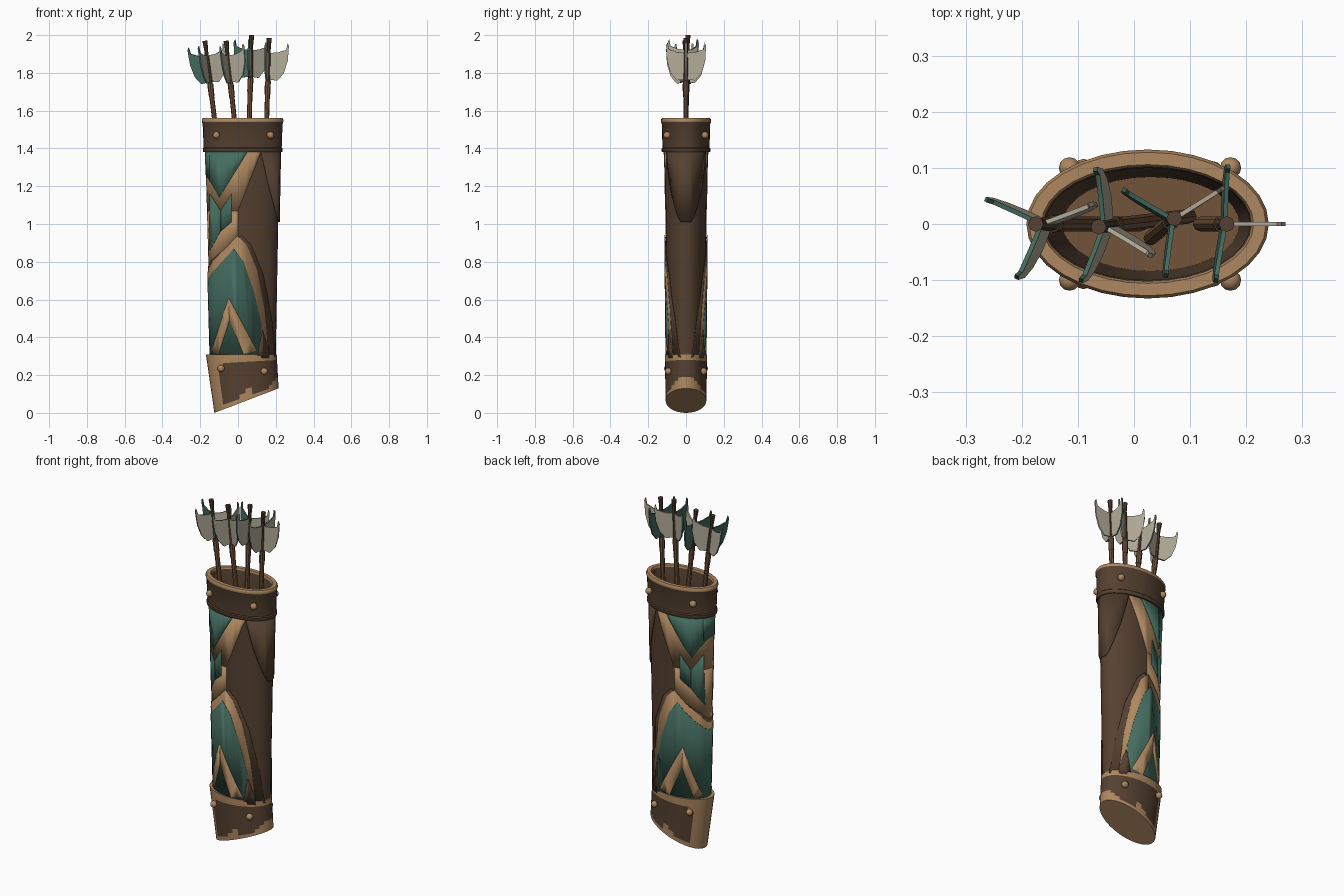
import bpy, bmesh, math
from mathutils import Vector, Matrix

if "Cube" in bpy.data.objects:
    bpy.data.objects.remove(bpy.data.objects["Cube"])

def mat(name, r, g, b):
    m = bpy.data.materials.new(name)
    m.diffuse_color = (r, g, b, 1)
    m.use_nodes = True
    m.node_tree.nodes["Principled BSDF"].inputs["Base Color"].default_value = m.diffuse_color
    return m

BROWN = mat("dark_leather", .090, .052, .030)
TAN = mat("tan_trim", .42, .245, .115)
TEAL = mat("teal_paint", .058, .150, .115)
BEIGE = mat("pale_feather", .46, .42, .325)
WOOD = mat("wood", .17, .088, .042)
N = 32

def finish(name, bm, mats, angle=35):
    me = bpy.data.meshes.new(name)
    bm.to_mesh(me)
    bm.free()
    ob = bpy.data.objects.new(name, me)
    bpy.context.collection.objects.link(ob)
    for m in mats:
        me.materials.append(m)
    bpy.ops.object.select_all(action='DESELECT')
    ob.select_set(True)
    bpy.context.view_layer.objects.active = ob
    bpy.ops.object.shade_smooth_by_angle(angle=math.radians(angle))
    return ob

def body_ring(z, off=0, a0=0, a1=2 * math.pi, n=N):
    """Points of the tapering oval tube at height z, grown by off."""
    s = (z - .31) / 1.07
    cx, a, b = .03 - .005 * s, .17 + .025 * s + off, .096 + .017 * s + off
    return [(cx + a * math.cos(t), b * math.sin(t), z)
            for t in (a0 + (a1 - a0) * i / n for i in range(n + 1))]

def loft(bm, rings, bands=None, closed=True):
    """Skin rings in order; bands gives a material index per band."""
    rows = [[bm.verts.new(p) for p in (r[:-1] if closed else r)] for r in rings]
    n = len(rows[0])
    for k, (lo, hi) in enumerate(zip(rows, rows[1:])):
        for i in range(n if closed else n - 1):
            j = (i + 1) % n
            f = bm.faces.new((lo[i], lo[j], hi[j], hi[i]))
            f.material_index = bands[k] if bands else 0
    return rows

# Leather tube with inner wall and floor
bm = bmesh.new()
prof = [(.2, 0), (1.45, 0), (1.45, -.012), (.3, -.012)]
rows = loft(bm, [body_ring(*p) for p in prof])
bm.faces.new(rows[-1]).material_index = 1
finish("quiver_tube", bm, [BROWN, WOOD])

# Collar with lower ridge and tan lip
bm = bmesh.new()
prof = [(1.38, 0), (1.38, .013), (1.385, .016), (1.40, .016), (1.405, .011), (1.53, .013),
        (1.54, .017), (1.552, .017), (1.56, .012), (1.56, -.010), (1.55, -.014), (1.43, -.014)]
loft(bm, [body_ring(*p) for p in prof], [0, 0, 0, 0, 0, 0, 1, 1, 1, 1, 0])
finish("top_collar", bm, [BROWN, TAN])

# Slanted end cap
def cap_floor(x):
    return max(0, min(.13, (x + .125) * .13 / .34))

rings = [body_ring(.31)]
for k in range(13):
    t = k / 12
    cx, a, b = .0175 + .0275 * t, .1875 - .0175 * t, .112 - .004 * t
    ring = []
    for i in range(N + 1):
        u = 2 * math.pi * i / N
        x = cx + a * math.cos(u)
        zb = (1 + math.cos(u)) / 2 * .13
        ring.append((x, b * math.sin(u), .31 + (zb - .31) * t))
    rings.append(ring)
bm = bmesh.new()
rows = loft(bm, rings)
bm.faces.new(rows[-1])
bmesh.ops.recalc_face_normals(bm, faces=bm.faces)
for f in bm.faces:
    c = f.calc_center_median()
    wave = .035 + .02 * math.sin(c.x * 38)
    if c.z > .275 or c.x < -.09 or c.z < cap_floor(c.x) + wave or len(f.verts) > 4:
        f.material_index = 1
finish("end_cap", bm, [BROWN, TAN])

# Thin plates: tube surface cut to convex x-z outlines, mirrored to the back
def plate(name, m, off, *polys):
    out = bmesh.new()
    for poly in polys:
        b = bmesh.new()
        loft(b, [body_ring(z, off, math.pi, 2 * math.pi, N // 2) for z in (.29, 1.40)], closed=False)
        pts = [Vector((x, 0, z)) for x, z in poly]
        mid = sum(pts, Vector()) / len(pts)
        for p, q in zip(pts, pts[1:] + pts[:1]):
            no = (q - p).cross(Vector((0, 1, 0)))
            if no.dot(mid - p) > 0:
                no = -no
            bmesh.ops.bisect_plane(b, geom=b.verts[:] + b.edges[:] + b.faces[:],
                                   plane_co=p, plane_no=no, clear_outer=True)
        me = bpy.data.meshes.new("tmp")
        b.to_mesh(me)
        b.free()
        out.from_mesh(me)
        bpy.data.meshes.remove(me)
    ob = finish(name, out, [m])
    mod = ob.modifiers.new("back", 'MIRROR')
    mod.use_axis = (False, True, False)
    mod = ob.modifiers.new("thickness", 'SOLIDIFY')
    mod.thickness = .002
    mod.offset = -1

plate("upper_panel", TAN, .003,
      [(-.25, 1.39), (.125, 1.39), (.0, 1.07), (-.25, 1.07)],
      [(-.25, 1.07), (.0, 1.07), (.0, .92), (-.155, .77), (-.25, .77)])
plate("upper_panel_paint", TEAL, .005,
      [(-.25, 1.39), (.055, 1.39), (-.10, 1.14), (-.25, 1.40)],
      [(-.15, 1.16), (-.093, 1.07), (-.093, .96), (-.15, .86)],
      [(-.093, 1.07), (-.035, 1.16), (-.035, 1.01), (-.093, .96)])
plate("upper_panel_left_paint", TEAL, .0052, [(-.25, 1.39), (-.15, 1.39), (-.15, 1.24), (-.25, 1.33)])
plate("upper_back_plate", BROWN, .008,
      [(.12, 1.39), (.3, 1.39), (.3, 1.01), (.215, 1.01), (.16, 1.21)])
plate("lower_backing", BROWN, .007,
      [(-.04, 1.0), (.07, .89), (.135, .73), (.18, .50), (.20, .28), (-.25, .28), (-.25, .72), (-.14, .81)])
plate("lower_panel", TAN, .009,
      [(-.045, .98), (.045, .89), (.10, .76), (.14, .55), (.165, .28), (-.25, .28), (-.25, .68), (-.135, .80)])
plate("lower_panel_paint", TEAL, .011,
      [(-.04, .89), (.03, .80), (.085, .64), (.125, .47), (.115, .35), (.095, .28), (-.25, .28), (-.25, .62), (-.14, .74)])
plate("lower_chevron", TAN, .0125,
      [(-.05, .61), (.10, .33), (.03, .31), (-.045, .49)],
      [(-.05, .61), (-.045, .49), (-.105, .31), (-.14, .33)])
plate("lower_corner", BROWN, .0125, [(.13, .44), (.165, .33), (.165, .28), (.10, .28), (.11, .34)])

# Rivets
for nm, x, y, z in [("collar", -.115, .10, 1.47), ("collar", .172, .10, 1.47),
                    ("cap", -.09, .097, .235), ("cap", .14, .093, .22)]:
    for s in (-1, 1):
        bm = bmesh.new()
        bmesh.ops.create_uvsphere(bm, u_segments=12, v_segments=8, radius=.019,
                                  matrix=Matrix.Translation((x, s * y, z)))
        finish(nm + "_rivet", bm, [TAN], 60)

# Arrows: foot point at the mouth, top point, angle of odd vane, angles of the paired vanes
VANE = [(0, -.22), (.05, -.225), (.083, -.185), (.102, -.12), (.106, -.04),
        (.099, -.025), (.092, -.06), (.05, -.075), (0, -.08)]
ARROWS = [((-.125, 0, 1.56), (-.175, 0, 1.97), 20, (155, 248)),
          ((-.02, 0, 1.56), (-.063, -.005, 1.97), -30, (95, 250)),
          ((.06, 0, 1.56), (.072, .01, 2.0), 32, (150, 262)),
          ((.152, 0, 1.56), (.165, 0, 1.985), 0, (88, 260))]
for foot, top, odd, pair in ARROWS:
    foot, top = Vector(foot), Vector(top)
    d = (top - foot).normalized()
    M = Matrix.Translation(top) @ Vector((0, 0, 1)).rotation_difference(d).to_matrix().to_4x4()
    # shaft, bindings and nock
    bm = bmesh.new()
    for z0, z1, r0, r1, mi in [(-1.55, -.23, .013, .013, 0), (-.25, -.05, .014, .010, 1),
                               (-.30, -.23, .015, .016, 0), (-.05, 0, .010, .014, 1)]:
        res = bmesh.ops.create_cone(bm, cap_ends=True, segments=8, radius1=r0, radius2=r1, depth=z1 - z0,
                                    matrix=M @ Matrix.Translation((0, 0, (z0 + z1) / 2)))
        for f in {f for v in res["verts"] for f in v.link_faces}:
            f.material_index = mi
    finish("arrow_shaft", bm, [WOOD, BROWN])
    # vanes: the paired ones are teal on the side facing away from the odd one
    bm = bmesh.new()
    away = Vector((-math.cos(math.radians(odd)), -math.sin(math.radians(odd)), 0))
    for ang in (odd,) + pair:
        t = math.radians(ang)
        u, n = Vector((math.cos(t), math.sin(t), 0)), Vector((-math.sin(t), math.cos(t), 0))
        sides = []
        for s in (-1, 1):
            vs = [bm.verts.new(M @ (u * r + n * s * .004 + Vector((0, 0, z)))) for r, z in VANE]
            f = bm.faces.new(vs)
            f.material_index = int(ang != odd and (n * s).dot(away) > 0)
            sides.append(vs)
        for i in range(len(VANE)):
            j = (i + 1) % len(VANE)
            f = bm.faces.new((sides[0][i], sides[0][j], sides[1][j], sides[1][i]))
            f.material_index = int(ang != odd)
    bmesh.ops.recalc_face_normals(bm, faces=bm.faces)
    finish("arrow_vanes", bm, [BEIGE, TEAL])
